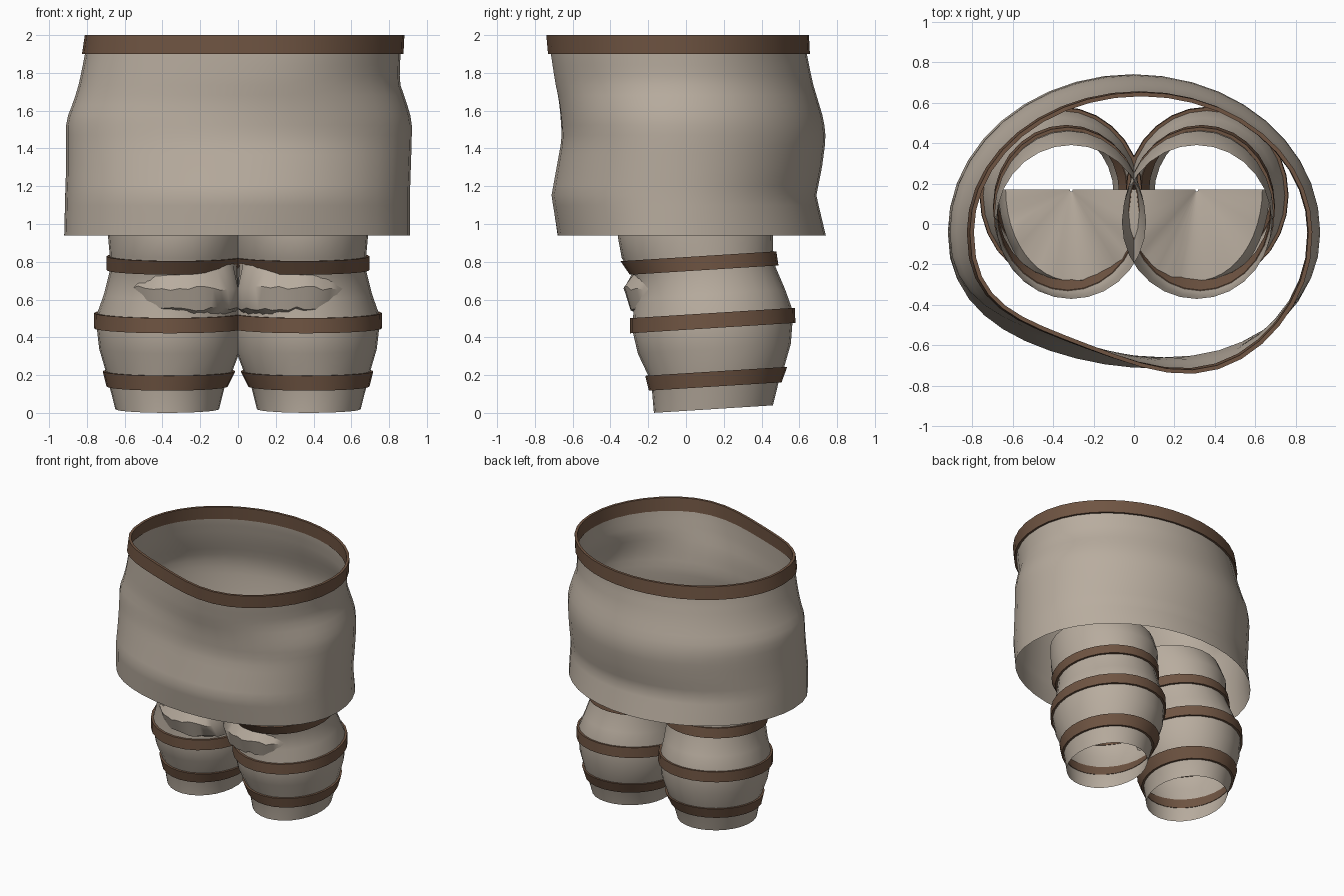
import bpy, math, random

random.seed(4)
cube = bpy.data.objects.get("Cube")
if cube:
    bpy.data.objects.remove(cube)


def material(name, rgb):
    m = bpy.data.materials.new(name)
    m.use_nodes = True
    m.diffuse_color = (*rgb, 1)
    bsdf = m.node_tree.nodes["Principled BSDF"]
    bsdf.inputs["Base Color"].default_value = (*rgb, 1)
    bsdf.inputs["Roughness"].default_value = 0.9
    return m


CLOTH = material("beige cloth", (0.48, 0.415, 0.345))
LEATHER = material("brown leather", (0.16, 0.09, 0.055))


def loft(name, rings, mat, closed=True, loop=False):
    """Skin a list of equal-length point rings."""
    n = len(rings[0])
    verts = [p for ring in rings for p in ring]
    faces = []
    for i in range(len(rings) if loop else len(rings) - 1):
        a, b = i * n, (i + 1) % len(rings) * n
        for j in range(n if closed else n - 1):
            k = (j + 1) % n
            faces.append((a + j, a + k, b + k, b + j))
    mesh = bpy.data.meshes.new(name)
    mesh.from_pydata(verts, [], faces)
    mesh.validate()
    mesh.materials.append(mat)
    obj = bpy.data.objects.new(name, mesh)
    bpy.context.collection.objects.link(obj)
    bpy.ops.object.select_all(action='DESELECT')
    obj.select_set(True)
    bpy.context.view_layer.objects.active = obj
    bpy.ops.object.shade_smooth_by_angle(angle=math.radians(40))
    return obj


def sample(rows, z):
    """Interpolate a row table by its first column."""
    for lo, hi in zip(rows, rows[1:]):
        if z <= hi[0]:
            break
    t = (z - lo[0]) / (hi[0] - lo[0])
    return [p + (q - p) * t for p, q in zip(lo, hi)][1:]


def band(name, ring, low, high, out=0.016):
    """Box-section strap wrapped around a tube."""
    rings = [ring(low, -0.004), ring(low, out), ring(high, out), ring(high, -0.004)]
    loft(name, rings, LEATHER, loop=True)


# Skirt: height, x min, x max, y min, y max, front skew
SKIRT = [
    (0.94, -0.92, 0.91, -0.68, 0.74, 0.01),
    (1.15, -0.915, 0.91, -0.71, 0.69, 0.02),
    (1.30, -0.91, 0.915, -0.68, 0.72, 0.025),
    (1.45, -0.91, 0.92, -0.65, 0.74, 0.03),
    (1.55, -0.91, 0.92, -0.65, 0.73, 0.04),
    (1.65, -0.87, 0.89, -0.655, 0.70, 0.05),
    (1.75, -0.84, 0.855, -0.67, 0.67, 0.06),
    (1.90, -0.81, 0.86, -0.685, 0.64, 0.07),
    (2.00, -0.795, 0.865, -0.69, 0.635, 0.075),
]


def skirt_ring(z, out=0.0, n=40):
    x0, x1, y0, y1, skew = sample(SKIRT, z)
    cx, rx, cy = (x0 + x1) / 2, (x1 - x0) / 2 + out, -0.04
    ring = []
    for i in range(n):
        a = math.tau * i / n
        u, s = math.cos(a), math.sin(a)
        if s >= 0:
            y = cy + (y1 - cy + out) * s
        else:
            y = cy - (cy - y0 + out) * abs(s) ** 0.87 - skew * math.sin(math.pi * u)
        ring.append((cx + rx * u, y, z))
    return ring


loft("skirt", [skirt_ring(0.94 + 1.06 * i / 20) for i in range(21)], CLOTH)
band("waistband", skirt_ring, 1.9, 2.0)

# Legs: height, centre x, radius x, centre y, radius y
LEG = [
    (0.011, 0.375, 0.275, 0.145, 0.315),
    (0.13, 0.375, 0.305, 0.155, 0.335),
    (0.21, 0.365, 0.335, 0.16, 0.36),
    (0.33, 0.36, 0.375, 0.15, 0.405),
    (0.46, 0.36, 0.39, 0.14, 0.425),
    (0.52, 0.36, 0.385, 0.14, 0.42),
    (0.62, 0.35, 0.36, 0.125, 0.40),
    (0.74, 0.335, 0.345, 0.10, 0.375),
    (0.84, 0.325, 0.355, 0.06, 0.40),
    (0.95, 0.32, 0.37, 0.05, 0.41),
    (1.10, 0.31, 0.37, 0.01, 0.38),
]


def leg_ring(side):
    def ring(z, out=0.0, n=28):
        cx, rx, cy, ry = sample(LEG, z)
        pts = []
        for i in range(n):
            a = side * math.tau * i / n
            y = cy + (ry + out) * math.sin(a)
            pts.append((side * (cx + (rx + out) * math.cos(a)), y, z + 0.063 * y))
        return pts
    return ring


# Crotch cloth: scale from the apex, height
FLAP = [(0.02, 0.70), (0.5, 0.74), (0.9, 0.74), (1.0, 0.66), (0.93, 0.55), (0.7, 0.5)]


def flap_ring(side, scale, z, n=24):
    pts = []
    for i in range(n + 1):
        c, s = math.cos(math.pi * i / n), math.sin(math.pi * i / n)
        depth = max(s, 0) ** (0.5 if c < 0 else 1.0)
        x = max(0.0, 0.31 + 0.36 * scale * c)
        lift = 0.09 * max(0, -c) ** 2 if z > 0.7 else 0
        jag = random.uniform(-0.012, 0.012) if scale > 0.6 and x > 0 else 0
        pts.append((side * x, 0.17 - 0.5 * scale * depth, z + lift + jag))
    return pts


for label, side in (("left", 1), ("right", -1)):
    ring = leg_ring(side)
    loft(label + "_leg", [ring(row[0]) for row in LEG], CLOTH)
    for part, low, high in (("ankle", 0.13, 0.21), ("knee", 0.44, 0.52), ("thigh", 0.75, 0.825)):
        band(f"{label}_{part}_strap", ring, low, high)
    loft(label + "_crotch_cloth", [flap_ring(side, *row) for row in FLAP], CLOTH, closed=False)
